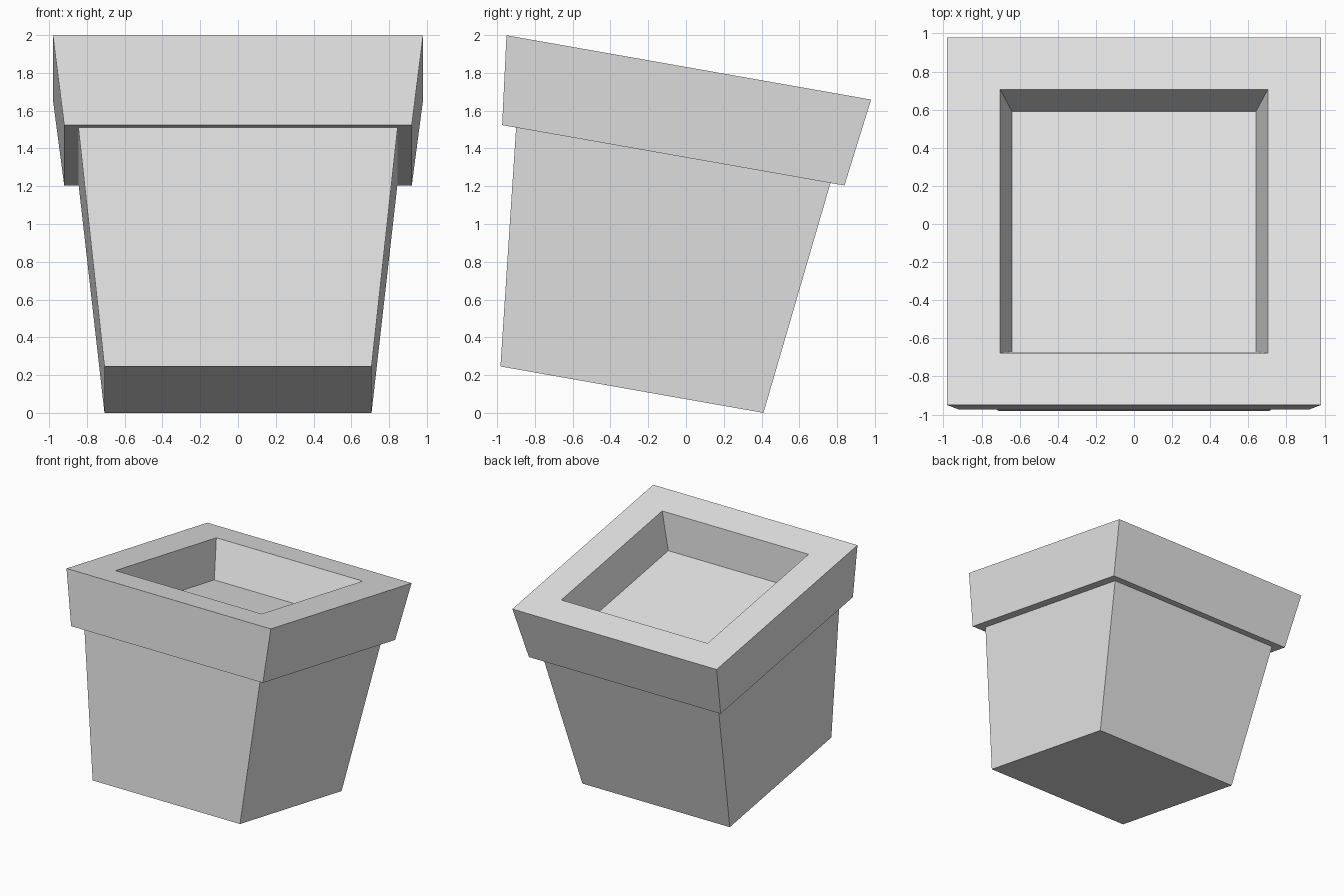
import bpy, bmesh, math

cube = bpy.data.objects.get("Cube")
if cube:
    bpy.data.objects.remove(cube, do_unlink=True)

grey = bpy.data.materials.new("light_grey")
grey.use_nodes = True
colour = (0.8, 0.8, 0.8, 1)
grey.diffuse_color = colour
grey.node_tree.nodes["Principled BSDF"].inputs["Base Color"].default_value = colour

TILT = math.radians(-10)
CORNERS = [(-1, -1), (1, -1), (1, 1), (-1, 1)]


def square_loft(name, rings, cap_start=False, cap_end=False):
    """Skin square rings given as (half width, height), then tilt the part."""
    bm = bmesh.new()
    loops = [[bm.verts.new((x * half, y * half, z)) for x, y in CORNERS]
             for half, z in rings]
    for low, high in zip(loops, loops[1:]):
        for i in range(4):
            j = (i + 1) % 4
            bm.faces.new((low[i], low[j], high[j], high[i]))
    if cap_start:
        bm.faces.new(loops[0][::-1])
    if cap_end:
        bm.faces.new(loops[-1])
    mesh = bpy.data.meshes.new(name)
    bm.to_mesh(mesh)
    bm.free()
    mesh.materials.append(grey)
    obj = bpy.data.objects.new(name, mesh)
    obj.rotation_euler.x = TILT
    obj.location = (0, -0.286, 0.123)
    bpy.context.collection.objects.link(obj)
    return obj


# Tapered pot body with a closed base
square_loft("pot_body", [(0.707, 0), (0.845, 1.26)], cap_start=True)

# Overhanging rim: underside, flared outside, flat lip, recess and soil floor
square_loft("pot_rim", [(0.845, 1.26), (0.92, 1.26), (0.98, 1.732),
                        (0.702, 1.732), (0.64, 1.412)], cap_end=True)
